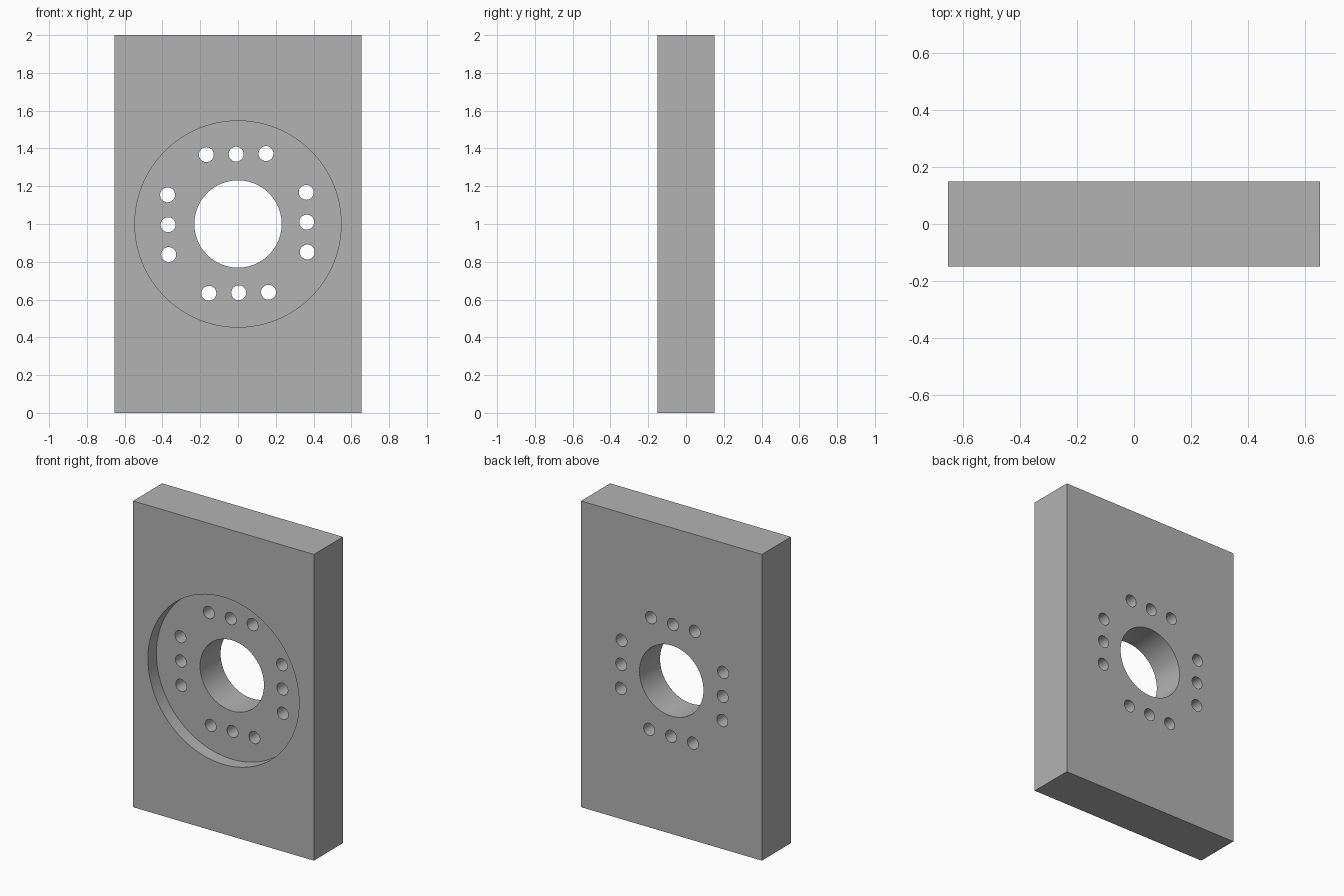
import bpy
import bmesh
from math import cos, sin, radians, pi
from mathutils import Matrix, Vector

cube = bpy.data.objects.get("Cube")
if cube:
    bpy.data.objects.remove(cube, do_unlink=True)

WIDTH, DEPTH, HEIGHT = 1.306, 0.30, 2.0
RECESS_RADIUS, RECESS_DEPTH = 0.546, 0.088
BORE_RADIUS, HOLE_RADIUS = 0.231, 0.0395
ROW_OFFSET, HOLE_PITCH, ROW_TILT = 0.367, 0.158, radians(1.05)

# Single grey material
grey = bpy.data.materials.new("Grey")
grey.use_nodes = True
colour = (0.45, 0.45, 0.45, 1)
grey.diffuse_color = colour
grey.node_tree.nodes["Principled BSDF"].inputs["Base Color"].default_value = colour


def make_object(name, bm):
    mesh = bpy.data.meshes.new(name)
    bm.to_mesh(mesh)
    bm.free()
    mesh.materials.append(grey)
    obj = bpy.data.objects.new(name, mesh)
    bpy.context.collection.objects.link(obj)
    return obj


def add_cylinder(bm, x, y, z, radius, length, sides):
    """Cylinder running front to back, centred on the given point."""
    place = Matrix.Translation((x, y, z)) @ Matrix.Rotation(pi / 2, 4, 'X')
    bmesh.ops.create_cone(bm, cap_ends=True, segments=sides, radius1=radius,
                          radius2=radius, depth=length, matrix=place)


def cut(target, cutter):
    cutter.hide_render = True
    mod = target.modifiers.new(cutter.name, 'BOOLEAN')
    mod.operation = 'DIFFERENCE'
    mod.solver = 'EXACT'
    mod.object = cutter
    bpy.ops.object.modifier_apply(modifier=mod.name)
    bpy.data.objects.remove(cutter, do_unlink=True)


# Rectangular plate
bm = bmesh.new()
bmesh.ops.create_cube(bm, size=1, matrix=Matrix.Translation((0, 0, HEIGHT / 2))
                      @ Matrix.Diagonal((WIDTH, DEPTH, HEIGHT, 1)))
plate = make_object("mounting_plate", bm)
bpy.context.view_layer.objects.active = plate
plate.select_set(True)

# Shallow round recess in the front
bm = bmesh.new()
add_cylinder(bm, 0, -DEPTH / 2, HEIGHT / 2, RECESS_RADIUS, 2 * RECESS_DEPTH, 128)
cut(plate, make_object("recess_cutter", bm))

# Central bore and four rows of three bolt holes, all the way through
bm = bmesh.new()
add_cylinder(bm, 0, 0, HEIGHT / 2, BORE_RADIUS, 2 * DEPTH, 96)
centre = Vector((-0.003, 1.003))
for side in range(4):
    angle = ROW_TILT + side * pi / 2
    along = Vector((cos(angle), sin(angle)))
    outward = Vector((-sin(angle), cos(angle)))
    for step in (-1, 0, 1):
        spot = centre + outward * ROW_OFFSET + along * HOLE_PITCH * step
        add_cylinder(bm, spot.x, 0, spot.y, HOLE_RADIUS, 2 * DEPTH, 40)
cut(plate, make_object("hole_cutter", bm))

bpy.ops.object.shade_smooth_by_angle(angle=radians(30))
